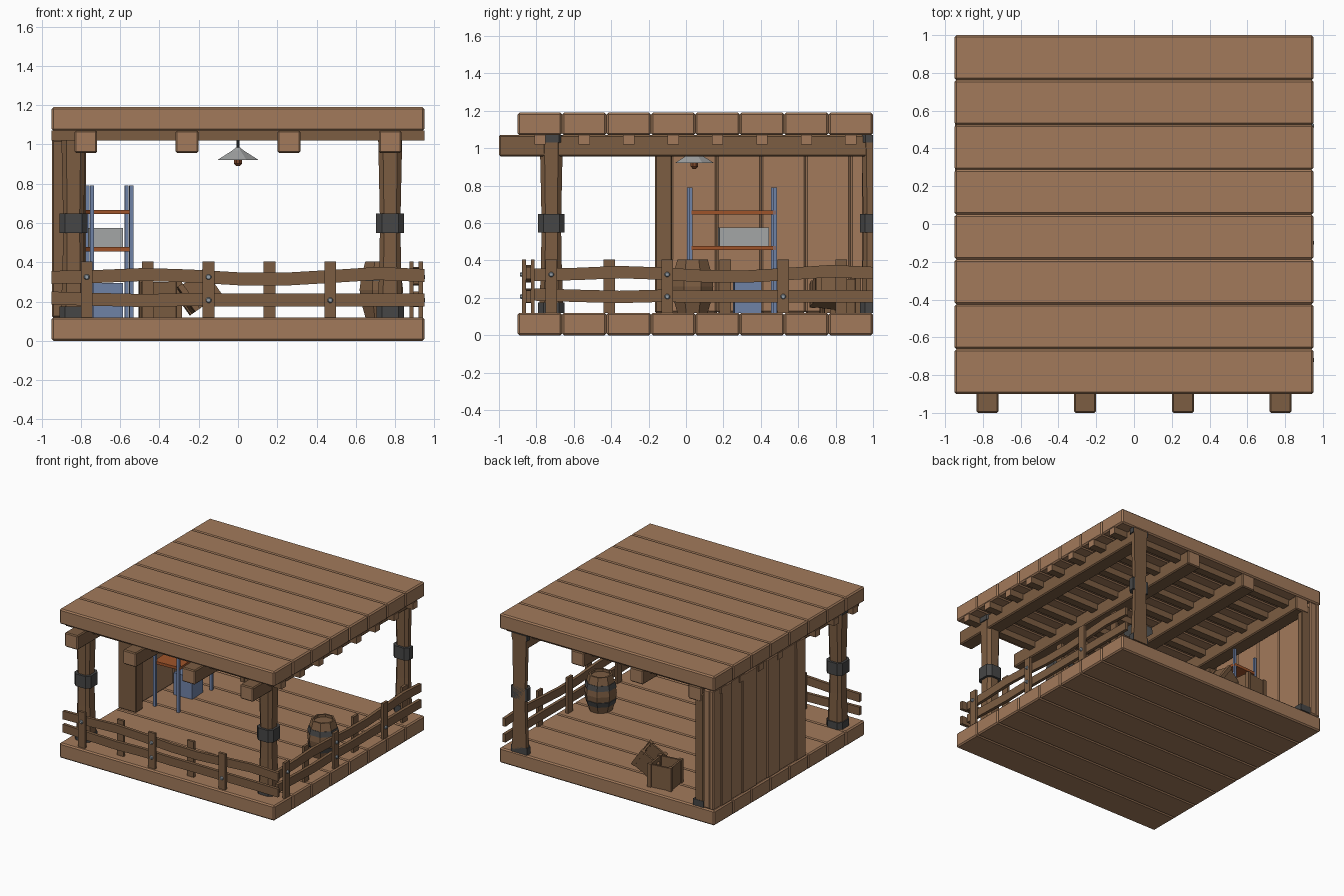
import bpy, bmesh, math
from mathutils import Matrix, Vector

if "Cube" in bpy.data.objects:
    bpy.data.objects.remove(bpy.data.objects["Cube"])


def mat(name, r, g, b):
    m = bpy.data.materials.new(name)
    m.diffuse_color = [((c / 255 + 0.055) / 1.055) ** 2.4 for c in (r, g, b)] + [1]
    m.use_nodes = True
    m.node_tree.nodes["Principled BSDF"].inputs["Base Color"].default_value = m.diffuse_color
    return m


PLANK = mat("light plank wood", 162, 122, 91)
DARK = mat("dark wood", 124, 93, 66)
IRON = mat("dark iron", 70, 70, 70)
BOLT = mat("bolt steel", 150, 160, 168)
BLUE = mat("blue painted steel", 112, 131, 168)
ORANGE = mat("orange shelf wood", 160, 84, 42)
GREY = mat("pale grey", 165, 167, 167)
BULB = mat("brown bulb", 125, 72, 42)


def finish(name, bm, mats, bevel=0, matrix=None):
    bmesh.ops.recalc_face_normals(bm, faces=bm.faces)
    me = bpy.data.meshes.new(name)
    bm.to_mesh(me)
    bm.free()
    for m in mats:
        me.materials.append(m)
    ob = bpy.data.objects.new(name, me)
    bpy.context.collection.objects.link(ob)
    if matrix:
        ob.matrix_world = matrix
    if bevel:
        mod = ob.modifiers.new("edge", "BEVEL")
        mod.width, mod.segments = bevel, 1
    return ob


def box(name, x, y, z, m, bevel=0, end_axis=None, matrix=None):
    """Box from ranges; faces along end_axis take the light plank colour."""
    bm = bmesh.new()
    bmesh.ops.create_cube(bm, size=1)
    for v in bm.verts:
        v.co = Vector([r[0] if c < 0 else r[1] for c, r in zip(v.co, (x, y, z))])
    bm.normal_update()
    if end_axis is not None:
        for f in bm.faces:
            f.material_index = int(abs(f.normal[end_axis]) > 0.9)
    return finish(name, bm, [m, PLANK], bevel, matrix)


def loft(name, rings, m, clip_y=None, matrix=None):
    """Skin a list of equal-length point rings and cap both ends."""
    bm = bmesh.new()
    rows = [[bm.verts.new(p) for p in r] for r in rings]
    n = len(rows[0])
    for a, b in zip(rows, rows[1:]):
        for i in range(n):
            bm.faces.new((a[i], a[(i + 1) % n], b[(i + 1) % n], b[i]))
    bm.faces.new(rows[0])
    bm.faces.new(rows[-1])
    if clip_y is not None:
        g = bm.verts[:] + bm.edges[:] + bm.faces[:]
        bmesh.ops.bisect_plane(bm, geom=g, plane_co=(0, clip_y, 0), plane_no=(0, 1, 0), clear_outer=True)
        bmesh.ops.holes_fill(bm, edges=[e for e in bm.edges if e.is_boundary])
    return finish(name, bm, [m], matrix=matrix)


def chamfer_ring(cx, cy, h, z):
    c = h * 0.6
    pts = [(h, -c), (h, c), (c, h), (-c, h), (-h, c), (-h, -c), (-c, -h), (c, -h)]
    return [(cx + a, cy + b, z) for a, b in pts]


def circle(cx, cy, r, z, n=8):
    return [(cx + r * math.cos((i + 0.5) * math.tau / n), cy + r * math.sin((i + 0.5) * math.tau / n), z)
            for i in range(n)]


# floor, roof and the small slats under each roof plank
W = 1.9 / 8
for i in range(8):
    y0 = -0.9 + i * W
    box("floor_plank", (-0.95, 0.95), (y0, y0 + W), (0, 0.12), PLANK, 0.01)
    box("roof_plank", (-0.95, 0.95), (y0, y0 + W), (1.07, 1.19), PLANK, 0.01)
    yc = y0 + W / 2
    box("roof_slat", (-0.95, 0.95), (yc - 0.03, yc + 0.03), (1.02, 1.072), DARK, end_axis=0)

# long roof beams
for x in (-0.775, -0.26, 0.26, 0.775):
    box("roof_beam", (x - 0.058, x + 0.058), (-1, 0.998), (0.957, 1.071), DARK, 0.008, end_axis=1)

# posts with iron fittings; the back one is cut flush with the floor edge
for x, y in ((-0.838, -0.72), (0.775, -0.72), (0.775, 1.0)):
    clip = 0.999 if y > 0.9 else None
    loft("post", [chamfer_ring(x, y, h, z) for h, z in
                  ((0.064, 0.12), (0.055, 0.4), (0.052, 0.6), (0.062, 1.07))], DARK, clip)
    for h, z0, z1 in ((0.07, 0.12, 0.175), (0.071, 0.55, 0.648), (0.069, 1.03, 1.071)):
        loft("iron_collar", [chamfer_ring(x, y, h, z0), chamfer_ring(x, y, h, z1)], IRON, clip)

# left wall: inner and outer plank layers with end columns
inner = (-0.08, 0.165, 0.403, 0.64, 0.88, 0.998)
for a, b in zip(inner, inner[1:]):
    box("inner_wall_plank", (-0.91, -0.85), (a, b), (0.12, 1.07), PLANK, 0.01)
outer = (-0.16, -0.04, 0.17, 0.32, 0.46, 0.635, 0.77, 0.9, 0.998)
for i, (a, b) in enumerate(zip(outer, outer[1:])):
    box("outer_wall_plank", (-0.948 + 0.008 * (i % 2), -0.905), (a, b), (0.12, 1.07), PLANK, 0.006)
box("wall_front_column", (-0.945, -0.785), (-0.165, -0.075), (0.12, 1.02), DARK, 0.006)
box("wall_back_column", (-0.85, -0.775), (0.94, 0.995), (0.12, 1.02), DARK, 0.006)
box("wall_column_foot", (-0.855, -0.76), (0.93, 0.998), (0.12, 0.17), IRON)


# railings, built along local x with -y outward, then placed
def railing(side, matrix, start, rails, spots):
    for j, heights in enumerate(rails):
        n = len(heights) - 1
        rings = []
        for i, z in enumerate(heights):
            x = start + (0.95 - start) * i / n
            rings.append([(x, -0.855, z), (x, -0.83, z), (x, -0.83, z + 0.066), (x, -0.855, z + 0.066)])
        loft(side + "_rail", rings, DARK, matrix=matrix)
    for i, x in enumerate(spots):
        y = (-0.876, -0.855) if i % 2 == 0 else (-0.83, -0.809)
        box(side + "_baluster", (x - 0.03, x + 0.03), y, (0.12, 0.405), DARK, matrix=matrix)
    for x, z in ((spots[0], 0.325), (spots[2], 0.325), (spots[2], 0.207), (spots[4], 0.207)):
        rot = Matrix.Translation((x, -0.876, z)) @ Matrix.Rotation(math.pi / 2, 4, 'X')
        loft("bolt", [circle(0, 0, 0.015, 0), circle(0, 0, 0.01, 0.012)], BOLT, matrix=matrix @ rot)


front_x = [-0.77, -0.46, -0.15, 0.16, 0.47]
upper = (0.29, 0.295, 0.305, 0.297, 0.283, 0.281, 0.295, 0.31, 0.3)
lower = (0.185, 0.178, 0.172, 0.178, 0.174, 0.176, 0.176, 0.176, 0.174)
railing("front", Matrix(), -0.95, (upper, lower), front_x)
side = Matrix.Translation((0.065, 0.05, 0)) @ Matrix.Rotation(math.pi / 2, 4, 'Z')
railing("side", side, -0.86, (upper, lower), front_x + [0.78])

# steel shelf unit, turned slightly
turn = Matrix.Translation((-0.655, 0.245, 0)) @ Matrix.Rotation(math.radians(3), 4, 'Z')
for x in (-0.1, 0.1):
    for y in (-0.225, 0.225):
        box("shelf_upright", (x - 0.01, x + 0.01), (y - 0.01, y + 0.01), (0.12, 0.79), BLUE, matrix=turn)
for z in (0.455, 0.645):
    box("shelf_board", (-0.11, 0.11), (-0.225, 0.235), (z, z + 0.022), ORANGE, matrix=turn)
box("grey_box", (-0.1, 0.065), (-0.07, 0.195), (0.477, 0.575), GREY, matrix=turn)
box("blue_box", (-0.09, 0.07), (0.01, 0.155), (0.12, 0.295), BLUE, matrix=turn)

# barrel with iron hoops and a sunken lid
bx, by = 0.73, 0.035
prof = ((0.088, 0.12), (0.112, 0.2), (0.12, 0.26), (0.112, 0.32), (0.088, 0.405), (0.074, 0.405), (0.074, 0.385))
loft("barrel", [circle(bx, by, r, z) for r, z in prof], DARK)
for (r0, z0), (r1, z1) in (((0.108, 0.175), (0.119, 0.215)), ((0.119, 0.305), (0.108, 0.345))):
    loft("barrel_hoop", [circle(bx, by, r0, z0), circle(bx, by, r1, z1)], IRON)


# open crates, one upright and one leaning on it
def crate(matrix, s, h):
    box("crate_base", (-s, s), (-s, s), (0, 0.015), DARK, matrix=matrix)
    for k in range(4):
        m = matrix @ Matrix.Rotation(k * math.pi / 2, 4, 'Z')
        box("crate_side", (-s, s), (-s, -s + 0.015), (0, h), DARK, matrix=m)
        box("crate_corner", (-s - 0.008, -s + 0.022), (-s - 0.008, -s + 0.022), (0, h + 0.006), DARK, matrix=m)


crate(Matrix.Translation((-0.395, 0.825, 0.12)) @ Matrix.Rotation(math.radians(8), 4, 'Z'), 0.09, 0.18)
crate(Matrix.Translation((-0.165, 0.76, 0.185)) @ Matrix.Rotation(math.radians(-35), 4, 'Y')
      @ Matrix.Rotation(math.radians(12), 4, 'Z'), 0.075, 0.15)

# hanging lamp
lx, ly = 0.0, 0.045
loft("lamp_shade", [circle(lx, ly, r, z) for r, z in
                    ((0.1, 0.922), (0.115, 0.92), (0.03, 0.97), (0.012, 0.985))], GREY)
loft("lamp_rod", [circle(lx, ly, 0.008, 0.98), circle(lx, ly, 0.008, 1.07)], IRON)
loft("lamp_bulb", [circle(lx, ly, r, z) for r, z in ((0.01, 0.89), (0.022, 0.903), (0.022, 0.925))], BULB)
